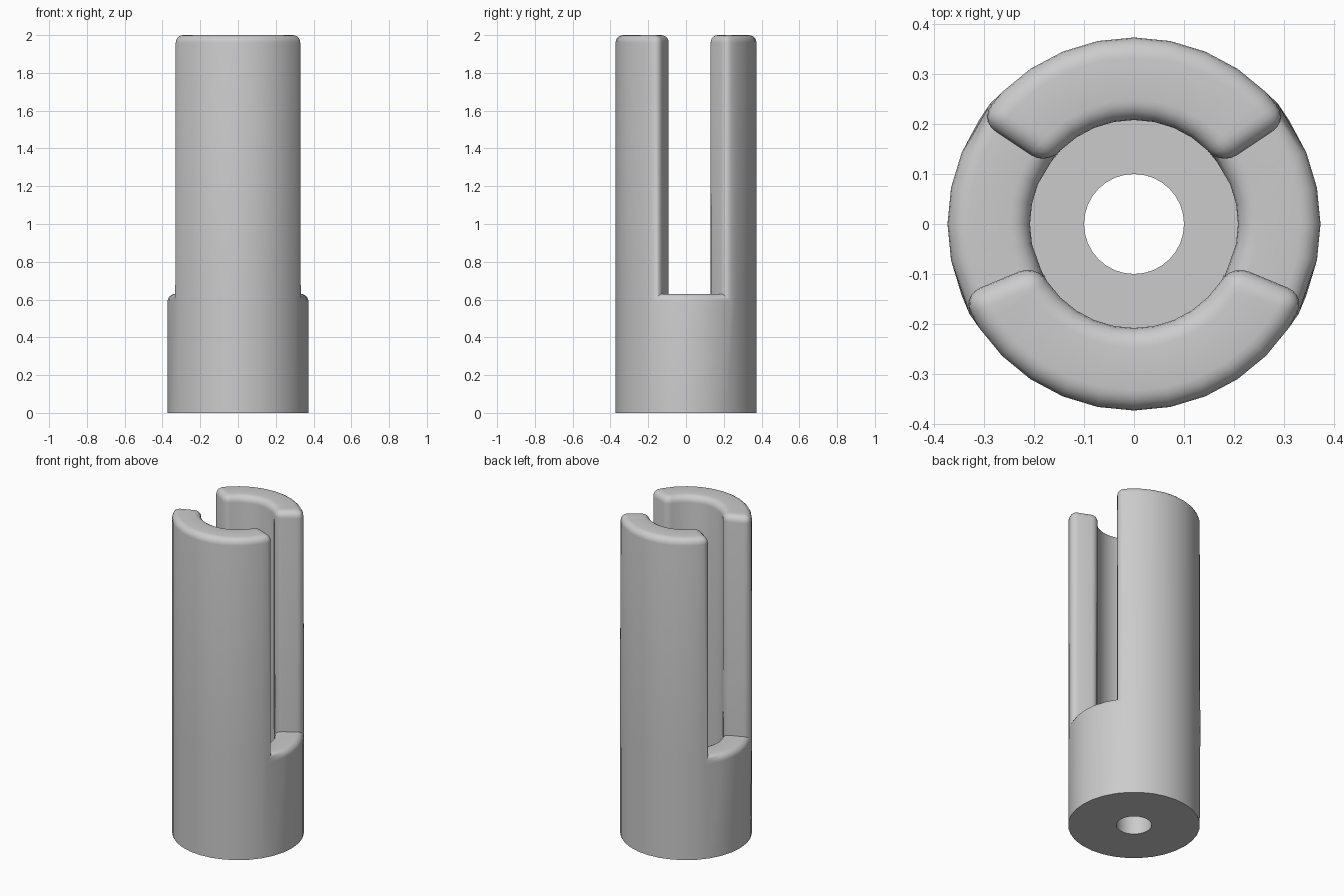
import bpy
import bmesh
from math import cos, sin, pi, radians

cube = bpy.data.objects.get("Cube")
if cube:
    bpy.data.objects.remove(cube)

SIDES = 32
R_OUT, R_BORE, R_HOLE = 0.373, 0.208, 0.1
FLOOR, SILL, TOP = 0.2, 0.63, 2.0
ROUND = 0.04

grey = bpy.data.materials.new("plain grey")
grey.use_nodes = True
colour = (0.6, 0.6, 0.6, 1)
grey.diffuse_color = colour
grey.node_tree.nodes["Principled BSDF"].inputs["Base Color"].default_value = colour

bm = bmesh.new()
cache = {}


def vert(r, k, z):
    key = (r, k % SIDES, z)
    if key not in cache:
        a = 2 * pi * k / SIDES
        cache[key] = bm.verts.new((r * cos(a), r * sin(a), z))
    return cache[key]


def band(k, r0, z0, r1, z1):
    """One sector of a ring surface between two profile points."""
    bm.faces.new((vert(r0, k, z0), vert(r0, k + 1, z0),
                  vert(r1, k + 1, z1), vert(r1, k, z1)))


def in_slot(k):
    """Slots span two sectors forward and three back of each side."""
    angle = 2 * pi * (k + 0.5) / SIDES
    step = 2 * pi / SIDES
    return abs(cos(angle)) > 0.5 and -2 * step < math_asin(sin(angle)) < 3 * step


def math_asin(s):
    from math import asin
    return asin(max(-1, min(1, s)))


for k in range(SIDES):
    # base cup with a drilled floor
    band(k, R_HOLE, 0, R_OUT, 0)
    band(k, R_OUT, 0, R_OUT, SILL)
    band(k, R_HOLE, 0, R_HOLE, FLOOR)
    band(k, R_HOLE, FLOOR, R_BORE, FLOOR)
    band(k, R_BORE, FLOOR, R_BORE, SILL)
    if in_slot(k):
        # slot sill
        band(k, R_BORE, SILL, R_OUT, SILL)
    else:
        # front and back arms
        band(k, R_OUT, SILL, R_OUT, TOP)
        band(k, R_BORE, SILL, R_BORE, TOP)
        band(k, R_BORE, TOP, R_OUT, TOP)
    # arm end faces
    if in_slot(k) != in_slot(k - 1):
        bm.faces.new((vert(R_BORE, k, SILL), vert(R_OUT, k, SILL),
                      vert(R_OUT, k, TOP), vert(R_BORE, k, TOP)))

bmesh.ops.recalc_face_normals(bm, faces=bm.faces[:])

# round the convex edges of the arms and sills
rims = [e for e in bm.edges
        if min(v.co.z for v in e.verts) > SILL - 0.01
        and e.calc_face_angle_signed(0) > radians(40)]
bmesh.ops.bevel(bm, geom=rims, offset=ROUND, offset_type='OFFSET', segments=5,
                profile=0.5, affect='EDGES', clamp_overlap=False)

mesh = bpy.data.meshes.new("slotted_sleeve")
bm.to_mesh(mesh)
bm.free()
mesh.materials.append(grey)
sleeve = bpy.data.objects.new("slotted_sleeve", mesh)
bpy.context.collection.objects.link(sleeve)

bpy.ops.object.select_all(action='DESELECT')
sleeve.select_set(True)
bpy.context.view_layer.objects.active = sleeve
bpy.ops.object.shade_smooth_by_angle(angle=radians(35))
